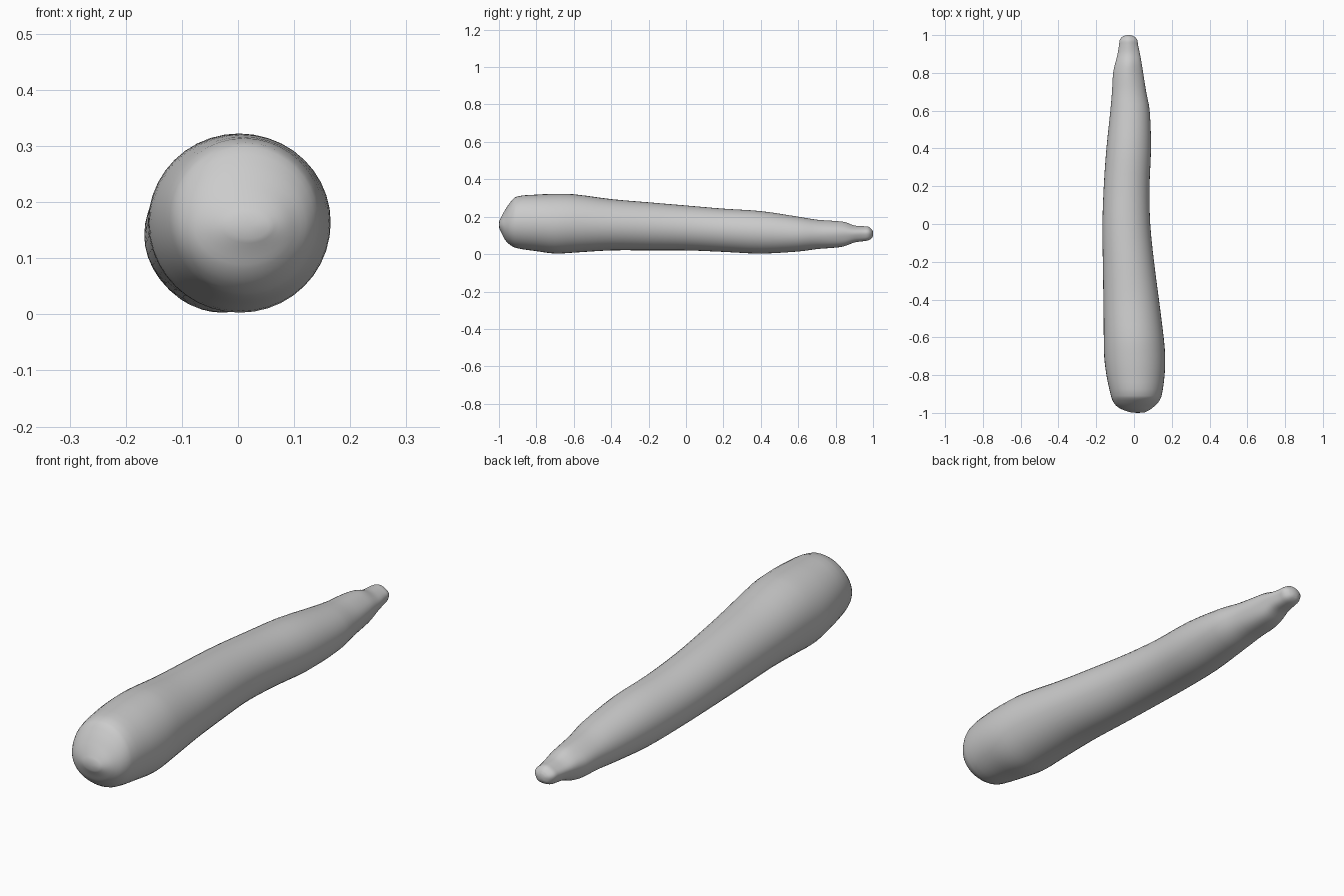
import bpy, bmesh, math

# Stations along the body: y, left x, right x, bottom z, top z
STATIONS = [
    (-0.998, -0.015, 0.055, 0.135, 0.178),
    (-0.985, -0.055, 0.082, 0.110, 0.205),
    (-0.970, -0.085, 0.102, 0.080, 0.232),
    (-0.945, -0.108, 0.128, 0.053, 0.270),
    (-0.910, -0.122, 0.146, 0.033, 0.306),
    (-0.80, -0.146, 0.162, 0.016, 0.318),
    (-0.70, -0.158, 0.165, 0.003, 0.322),
    (-0.60, -0.160, 0.157, 0.008, 0.320),
    (-0.40, -0.162, 0.132, 0.020, 0.294),
    (-0.20, -0.165, 0.106, 0.020, 0.277),
    (0.00, -0.167, 0.086, 0.020, 0.260),
    (0.20, -0.160, 0.082, 0.012, 0.243),
    (0.40, -0.146, 0.090, 0.003, 0.230),
    (0.60, -0.125, 0.083, 0.014, 0.200),
    (0.70, -0.117, 0.065, 0.026, 0.184),
    (0.80, -0.112, 0.050, 0.032, 0.177),
    (0.85, -0.101, 0.042, 0.040, 0.171),
    (0.90, -0.088, 0.033, 0.060, 0.153),
    (0.95, -0.080, 0.022, 0.067, 0.149),
    (0.975, -0.076, 0.018, 0.072, 0.147),
    (0.992, -0.062, 0.003, 0.083, 0.134),
    (0.999, -0.045, -0.015, 0.095, 0.122),
]
SIDES, STEPS = 40, 3


def hermite(a, b, c, d, t):
    """Smooth interpolation between stations b and c, uneven spacing in y."""
    h = c[0] - b[0]
    out = [b[0] + h * t]
    for k in range(1, 5):
        m0 = (c[k] - a[k]) / max(c[0] - a[0], 1e-6) * h
        m1 = (d[k] - b[k]) / max(d[0] - b[0], 1e-6) * h
        out.append((2*t**3 - 3*t*t + 1) * b[k] + (t**3 - 2*t*t + t) * m0
                   + (3*t*t - 2*t**3) * c[k] + (t**3 - t*t) * m1)
    return out


# Dense list of cross-sections
sections = []
n = len(STATIONS)
for i in range(n - 1):
    a, b, c, d = (STATIONS[min(max(j, 0), n - 1)] for j in (i - 1, i, i + 1, i + 2))
    sections += [hermite(a, b, c, d, s / STEPS) for s in range(STEPS)]
sections.append(list(STATIONS[-1]))

# Loft rings; faint five-sided ridges appear toward the stem
bm = bmesh.new()
rings = []
for y, x0, x1, z0, z1 in sections:
    cx, cz, rx, rz = (x0 + x1) / 2, (z0 + z1) / 2, (x1 - x0) / 2, (z1 - z0) / 2
    ridge = 0.05 * min(max((y - 0.65) / 0.2, 0), 1)
    ring = []
    for k in range(SIDES):
        t = 2 * math.pi * k / SIDES
        f = 1 - ridge * (0.5 - 0.5 * math.cos(5 * (t - math.pi / 2)))
        ring.append(bm.verts.new((cx + rx * f * math.cos(t), y, cz + rz * f * math.sin(t))))
    rings.append(ring)
for r, q in zip(rings, rings[1:]):
    for k in range(SIDES):
        m = (k + 1) % SIDES
        bm.faces.new((r[k], r[m], q[m], q[k]))

# Close both ends with a fan to a centre point
for ring, tip in ((rings[0], (0.02, -1.0, 0.157)), (rings[-1], (-0.03, 1.0, 0.108))):
    v = bm.verts.new(tip)
    for k in range(SIDES):
        bm.faces.new((ring[k], ring[(k + 1) % SIDES], v))
bmesh.ops.recalc_face_normals(bm, faces=bm.faces[:])

mesh = bpy.data.meshes.new("courgette")
bm.to_mesh(mesh)
bm.free()
for p in mesh.polygons:
    p.use_smooth = True
body = bpy.data.objects.new("courgette", mesh)
bpy.context.collection.objects.link(body)
